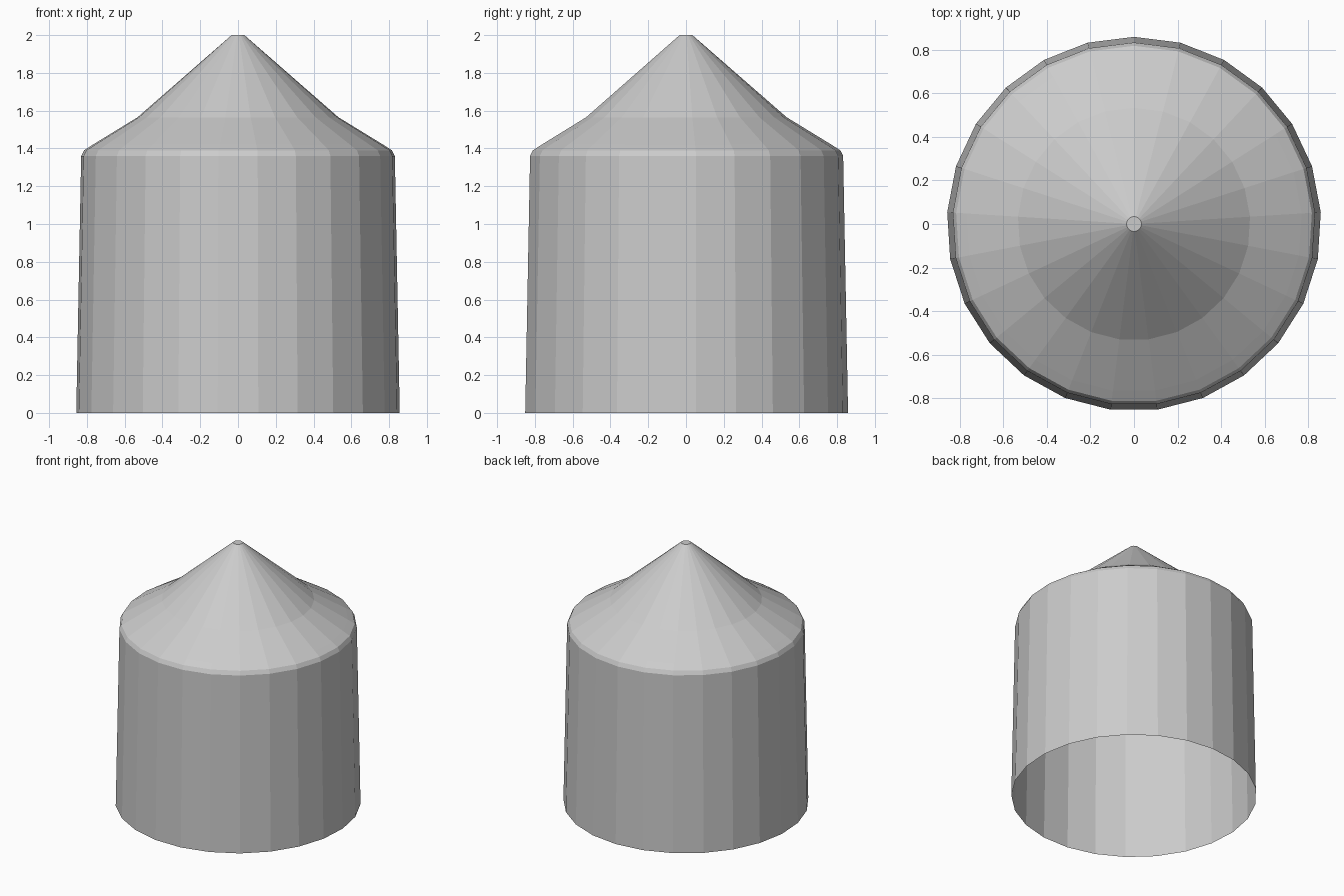
import bpy, bmesh
from math import sin, cos, tau

if "Cube" in bpy.data.objects:
    bpy.data.objects.remove(bpy.data.objects["Cube"])

SIDES = 25


def lathe(name, profile):
    """Flat-faced surface of revolution from (radius, z) points, capped at the top only."""
    bm = bmesh.new()
    rings = []
    for r, z in profile:
        rings.append([bm.verts.new((r * sin(tau * i / SIDES), r * cos(tau * i / SIDES), z))
                      for i in range(SIDES)])
    for low, high in zip(rings, rings[1:]):
        for i in range(SIDES):
            j = (i + 1) % SIDES
            bm.faces.new((low[j], low[i], high[i], high[j]))
    bm.faces.new(rings[-1][::-1])
    bm.normal_update()
    mesh = bpy.data.meshes.new(name)
    bm.to_mesh(mesh)
    bm.free()
    obj = bpy.data.objects.new(name, mesh)
    bpy.context.collection.objects.link(obj)
    return obj


# Open-bottomed tapered wall, rounded shoulder, flared cone and tiny flat tip
lathe("pointed_cap_shell", [
    (0.858, 0.0), (0.832, 1.36), (0.817, 1.39), (0.77, 1.42),
    (0.533, 1.565), (0.034, 2.0),
])
